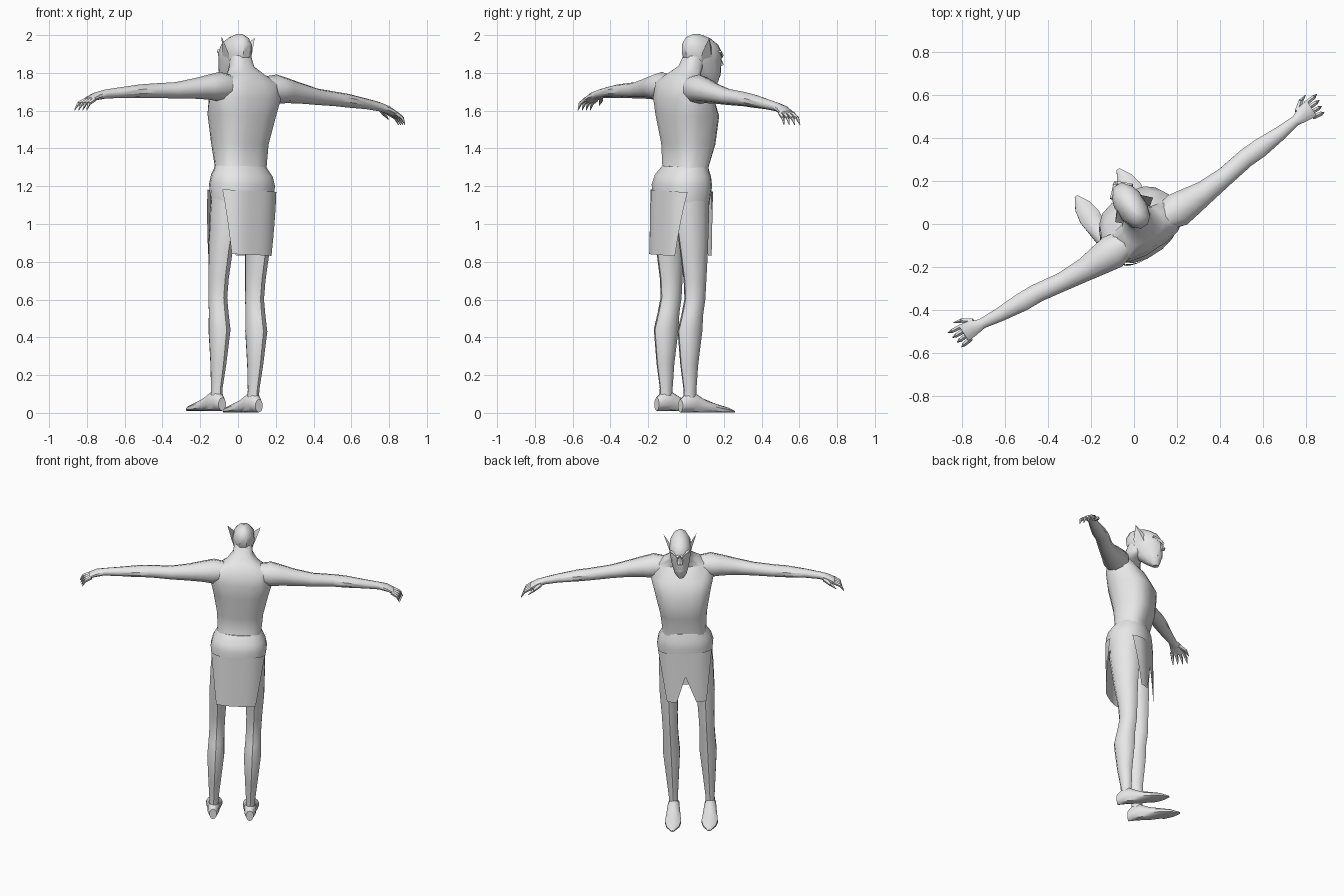
import bpy, bmesh, math
from mathutils import Matrix, Vector

cube = bpy.data.objects.get("Cube")
if cube:
    bpy.data.objects.remove(cube, do_unlink=True)

# One plain clay material
clay = bpy.data.materials.new("pale grey")
clay.use_nodes = True
clay.diffuse_color = (0.8, 0.8, 0.8, 1)
clay.node_tree.nodes["Principled BSDF"].inputs["Base Color"].default_value = (0.8, 0.8, 0.8, 1)

# Parts are built facing +y, then turned and tilted slightly into the pose
POSE = (Matrix.Rotation(math.radians(32.9), 4, 'Z') @ Matrix.Translation((0, 0, 1.046))
        @ Matrix.Rotation(math.radians(2.2), 4, 'Y') @ Matrix.Translation((0, 0, -1.04)))
SIDES = (("left", 1), ("right", -1))


def finish(name, bm, angle=40):
    bmesh.ops.recalc_face_normals(bm, faces=bm.faces)
    bm.transform(POSE)
    mesh = bpy.data.meshes.new(name)
    bm.to_mesh(mesh)
    bm.free()
    mesh.materials.append(clay)
    ob = bpy.data.objects.new(name, mesh)
    bpy.context.collection.objects.link(ob)
    bpy.ops.object.select_all(action='DESELECT')
    ob.select_set(True)
    bpy.context.view_layer.objects.active = ob
    bpy.ops.object.shade_smooth_by_angle(angle=math.radians(angle))
    return ob


def spow(v, p):
    return math.copysign(abs(v) ** p, v)


def loft(bm, rings, place, sides=12, power=2.0):
    """Skin rings of (position, centre 1, centre 2, radius 1, radius 2)."""
    loops = []
    for pos, c1, c2, r1, r2 in rings:
        loop = []
        for i in range(sides):
            t = math.tau * (i + 0.5) / sides
            p = 2 / power
            loop.append(bm.verts.new(place(pos, c1 + r1 * spow(math.cos(t), p),
                                           c2 + r2 * spow(math.sin(t), p))))
        loops.append(loop)
    for a, b in zip(loops, loops[1:]):
        for i in range(sides):
            j = (i + 1) % sides
            bm.faces.new((a[i], a[j], b[j], b[i]))
    bm.faces.new(loops[0])
    bm.faces.new(loops[-1])


def upright(z, x, y):
    return (x, y, z)


def spike(bm, start, end, r1, r2, sides=5):
    """Tapered rod between two points."""
    start, end = Vector(start), Vector(end)
    d = end - start
    m = Matrix.Translation((start + end) / 2) @ d.to_track_quat('Z', 'Y').to_matrix().to_4x4()
    bmesh.ops.create_cone(bm, cap_ends=True, segments=sides, radius1=r1, radius2=r2,
                          depth=d.length, matrix=m)


# Torso, broad at the chest and pinched at waist and neck
bm = bmesh.new()
loft(bm, [(1.25, 0, -.02, .15, .115), (1.30, 0, -.01, .14, .10), (1.42, 0, .005, .148, .125),
          (1.57, 0, -.005, .178, .145), (1.66, 0, -.03, .20, .125), (1.74, 0, -.055, .19, .085),
          (1.79, 0, -.03, .10, .07), (1.83, 0, .01, .062, .058), (1.90, 0, .04, .055, .055)],
     upright, 16, 2.7)
finish("torso", bm)

# Hip wrap with hanging front and back panels
bm = bmesh.new()
loft(bm, [(1.10, 0, -.03, .168, .13), (1.20, 0, -.03, .18, .142), (1.25, 0, -.025, .168, .132),
          (1.30, 0, -.012, .14, .105)], upright, 16, 2.3)
finish("hip_wrap", bm)


def panel(name, facing, notch):
    bm = bmesh.new()
    cols, rows, grid = 12, 4, []
    for r in range(rows + 1):
        f = r / rows
        row = []
        for c in range(cols + 1):
            t = 2 * c / cols - 1
            x = t * (.17 - .045 * f)
            hem = .83 + notch * max(0, 1 - abs(t) / .5)
            y = -.03 + facing * .137 * (1 - (abs(x) / .19) ** 3) ** .5
            row.append(bm.verts.new((x, y, 1.17 + (hem - 1.17) * f)))
        grid.append(row)
    for a, b in zip(grid, grid[1:]):
        for c in range(cols):
            bm.faces.new((a[c], a[c + 1], b[c + 1], b[c]))
    bmesh.ops.solidify(bm, geom=bm.faces[:], thickness=.008)
    finish(name, bm)


panel("front_panel", 1, .18)
panel("back_panel", -1, 0)

# Head, with the face set forward of the neck
bm = bmesh.new()
loft(bm, [(1.725, 0, .15, .018, .02), (1.75, 0, .135, .038, .045), (1.80, 0, .11, .054, .085),
          (1.86, 0, .085, .066, .108), (1.90, 0, .08, .071, .118), (1.945, 0, .066, .064, .105),
          (1.98, 0, .05, .042, .07), (2.0, 0, .04, .012, .02)], upright, 12, 2.2)
finish("head", bm)

# Brow ridge, nose and muzzle
bm = bmesh.new()
for _, s in SIDES:
    spike(bm, (s * .006, .196, 1.885), (s * .058, .155, 1.91), .014, .008)
spike(bm, (0, .18, 1.89), (0, .2, 1.835), .008, .018)
loft(bm, [(1.755, 0, .165, .02, .015), (1.785, 0, .165, .034, .03), (1.81, 0, .16, .03, .03)],
     upright, 8)
finish("face_features", bm)

for side, s in SIDES:
    # Pointed ear
    bm = bmesh.new()
    base = [bm.verts.new(p) for p in ((s * .06, .10, 1.93), (s * .055, .11, 1.85),
                                      (s * .055, .04, 1.84), (s * .075, .03, 1.90))]
    tip = bm.verts.new((s * .105, .055, 1.985))
    bm.faces.new(base)
    for i in range(4):
        bm.faces.new((base[i], base[(i + 1) % 4], tip))
    finish(side + "_ear", bm, 30)

    # Arm running out to the back of the hand
    bm = bmesh.new()
    loft(bm, [(.08, -.05, 1.715, .06, .06), (.18, -.055, 1.715, .085, .078),
              (.25, -.055, 1.71, .073, .066), (.33, -.055, 1.70, .058, .055),
              (.45, -.045, 1.685, .047, .043), (.58, -.025, 1.678, .046, .038),
              (.66, -.022, 1.672, .046, .036), (.78, -.015, 1.66, .034, .028),
              (.87, -.005, 1.648, .025, .024), (.92, .002, 1.635, .04, .022),
              (.965, .004, 1.615, .046, .015)],
         lambda x, y, z: (s * x, y, z), 10)
    finish(side + "_arm", bm)

    # Clawed fingers and thumb
    bm = bmesh.new()
    for i in range(4):
        y = .036 - i * .024
        knuckle = (s * (1.0 - .004 * i), y * 1.15, 1.595)
        spike(bm, (s * .95, y, 1.618), knuckle, .012, .01)
        spike(bm, knuckle, (s * (1.022 - .006 * i), y * 1.25, 1.558), .01, .002)
    spike(bm, (s * .90, .025, 1.632), (s * .94, .058, 1.612), .015, .011)
    spike(bm, (s * .94, .058, 1.612), (s * .975, .07, 1.585), .011, .002)
    finish(side + "_fingers", bm)

    # Leg with full calf and thigh
    bm = bmesh.new()
    h = s * .116
    loft(bm, [(.05, h, -.027, .03, .036), (.12, h, -.027, .03, .036), (.25, h, -.035, .041, .05),
              (.43, h, -.035, .056, .07), (.52, h, -.022, .052, .06), (.60, h, -.008, .05, .058),
              (.70, h, -.01, .052, .064), (.85, h, -.02, .06, .08),
              (1.05, h * .9, -.03, .07, .1), (1.18, h * .85, -.03, .07, .1)], upright, 10)
    finish(side + "_leg", bm)

    # Long flat pointed foot
    bm = bmesh.new()
    loft(bm, [(-.085, h, .035, .024, .035), (-.05, h, .05, .037, .05), (.0, h, .05, .04, .055),
              (.06, h, .03, .046, .042), (.14, h, .015, .054, .03), (.20, h, .01, .042, .02),
              (.255, h, .003, .008, .006)],
         lambda y, x, z: (x, y, max(z, 0)), 10)
    finish(side + "_foot", bm)
